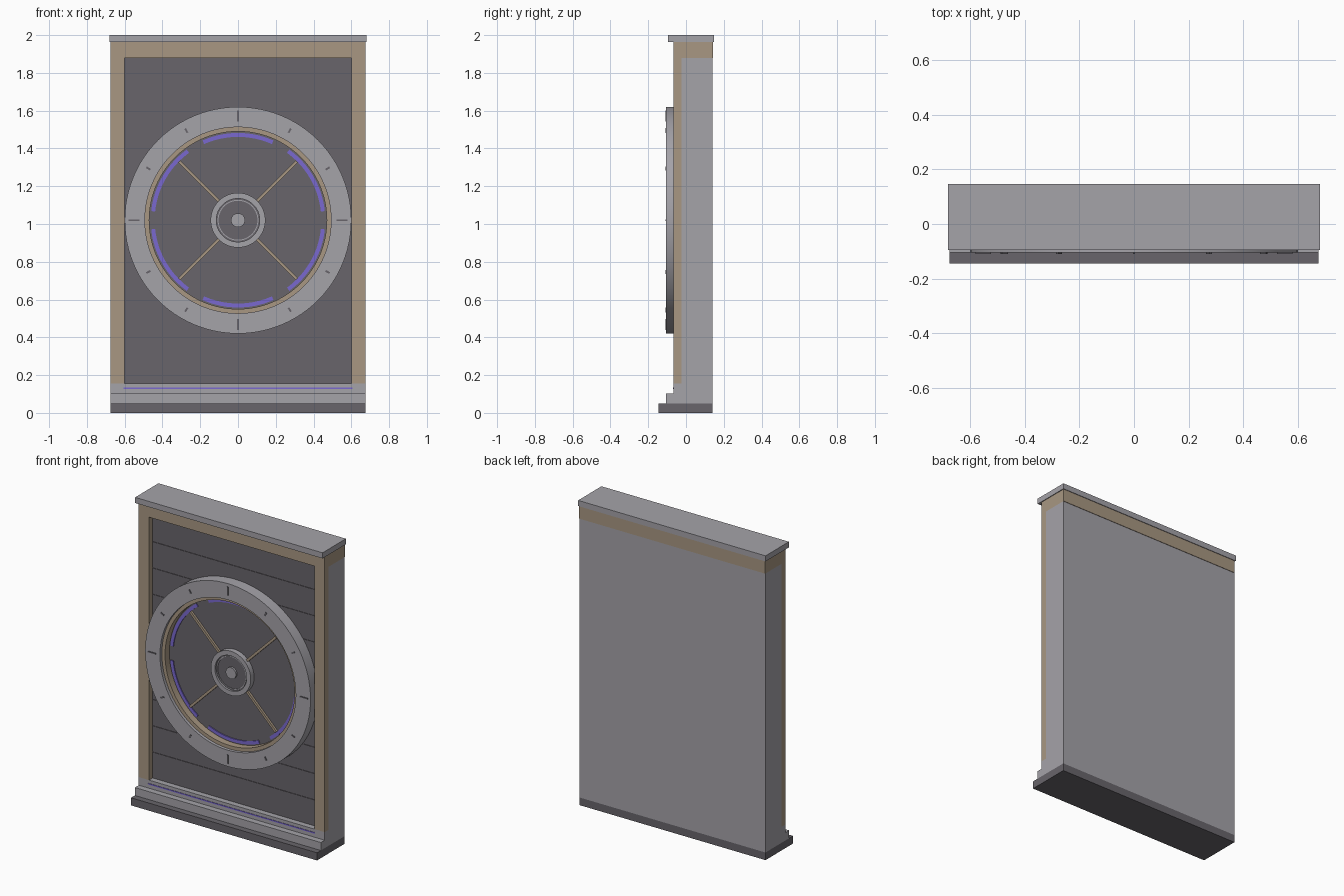
import bpy, bmesh, math

if "Cube" in bpy.data.objects:
    bpy.data.objects.remove(bpy.data.objects["Cube"])

def material(name, rgb):
    m = bpy.data.materials.new(name)
    lin = [(c / 255 / 12.92) if c / 255 <= 0.04045 else ((c / 255 + 0.055) / 1.055) ** 2.4 for c in rgb]
    m.diffuse_color = (*lin, 1)
    m.use_nodes = True
    m.node_tree.nodes["Principled BSDF"].inputs["Base Color"].default_value = m.diffuse_color
    return m

GREY = material("light_grey", (165, 163, 169))
DARK = material("dark_grey", (104, 101, 107))
TAN = material("tan_trim", (168, 151, 130))
PURPLE = material("purple_glow", (122, 105, 208))
CZ = 1.02  # height of the dial centre

def finish(name, bm, mat, smooth=False):
    bmesh.ops.recalc_face_normals(bm, faces=bm.faces)
    me = bpy.data.meshes.new(name)
    bm.to_mesh(me)
    bm.free()
    me.materials.append(mat)
    ob = bpy.data.objects.new(name, me)
    bpy.context.collection.objects.link(ob)
    if smooth:
        bpy.ops.object.select_all(action='DESELECT')
        ob.select_set(True)
        bpy.context.view_layer.objects.active = ob
        bpy.ops.object.shade_smooth_by_angle(angle=math.radians(30))
    return ob

def box(name, mat, x, y, z):
    """Box from (min, max) ranges."""
    bm = bmesh.new()
    bmesh.ops.create_cube(bm, size=1)
    for v in bm.verts:
        v.co = [r[0] + (r[1] - r[0]) * (c + 0.5) for r, c in zip((x, y, z), v.co)]
    return finish(name, bm, mat)

def ring(name, mat, r0, r1, y0, y1, a0=0, a1=360, n=96):
    """Rectangular section swept about the dial axis; r0 = 0 gives a disc."""
    bm = bmesh.new()
    full = a1 - a0 == 360
    section = [(r0, y0), (r1, y0), (r1, y1), (r0, y1)]
    rows = []
    for i in range(n if full else n + 1):
        a = math.radians(a0 + (a1 - a0) * i / n)
        rows.append([bm.verts.new((r * math.cos(a), y, CZ + r * math.sin(a))) for r, y in section])
    for i in range(n):
        p, q = rows[i], rows[(i + 1) % len(rows)]
        for k in range(4):
            j = (k + 1) % 4
            bm.faces.new((p[k], p[j], q[j], q[k]))
    if not full:
        bm.faces.new(rows[0])
        bm.faces.new(rows[-1])
    if r0 == 0:
        bmesh.ops.remove_doubles(bm, verts=bm.verts, dist=1e-5)
    return finish(name, bm, mat, True)

def radial_bar(name, mat, r0, r1, width, y, angle):
    """Bar pointing outward from the dial centre."""
    ob = box(name, mat, (r0, r1), y, (-width / 2, width / 2))
    ob.location.z = CZ
    ob.rotation_euler.y = -math.radians(angle)
    return ob

# Cabinet, stepped base and top
W = 0.675
box("cabinet_body", GREY, (-W, W), (-0.025, 0.14), (0.155, 1.88))
box("base_plinth", DARK, (-W, W), (-0.145, 0.14), (0, 0.05))
box("base_step", GREY, (-W, W), (-0.105, 0.14), (0.05, 0.102))
box("base_upper_step", GREY, (-W, W), (-0.065, 0.14), (0.102, 0.155))
box("base_light_strip", PURPLE, (-0.605, 0.605), (-0.068, -0.06), (0.126, 0.134))
box("top_beam", TAN, (-W, W), (-0.065, 0.143), (1.88, 1.963))
box("top_cap", GREY, (-0.68, 0.68), (-0.095, 0.147), (1.963, 2.0))
for side, x in (("left", (-W, -0.6)), ("right", (0.6, W))):
    box(side + "_post", TAN, x, (-0.065, -0.025), (0.155, 1.88))

# Planked front panel
box("panel_backing", DARK, (-0.6, 0.6), (-0.0265, -0.02), (0.155, 1.88))
N = 10
step = (1.88 - 0.155) / N
for i in range(N):
    z = 0.155 + i * step
    box(f"panel_plank_{i}", DARK, (-0.6, 0.6), (-0.03, -0.026), (z + 0.0015, z + step - 0.0015))

# Dial rings
ring("dial_plate", DARK, 0, 0.48, -0.04, -0.028)
ring("dial_outer_ring", GREY, 0.493, 0.6, -0.105, -0.026)
ring("dial_inner_ring", TAN, 0.47, 0.494, -0.085, -0.028)

# Glowing arc segments
for i in range(6):
    mid = 30 + 60 * i
    ring(f"glow_arc_{i}", PURPLE, 0.441, 0.462, -0.046, -0.038, mid - 24, mid + 24, 20)

# Hour ticks, longer at the quarters
for i in range(12):
    r0, r1, w = (0.522, 0.58, 0.008) if i % 3 == 0 else (0.535, 0.56, 0.01)
    radial_bar(f"hour_tick_{i}", DARK, r0, r1, w, (-0.109, -0.1), 30 * i)

# Spokes and hub
for i in range(4):
    radial_bar(f"spoke_{i}", TAN, 0.13, 0.44, 0.016, (-0.055, -0.038), 45 + 90 * i)
ring("hub_ring", GREY, 0.115, 0.145, -0.075, -0.038, n=64)
ring("hub_face", DARK, 0, 0.116, -0.062, -0.038, n=64)
ring("hub_thin_ring", GREY, 0.103, 0.108, -0.066, -0.06, n=64)
ring("hub_cap", GREY, 0, 0.037, -0.075, -0.06, n=32)
